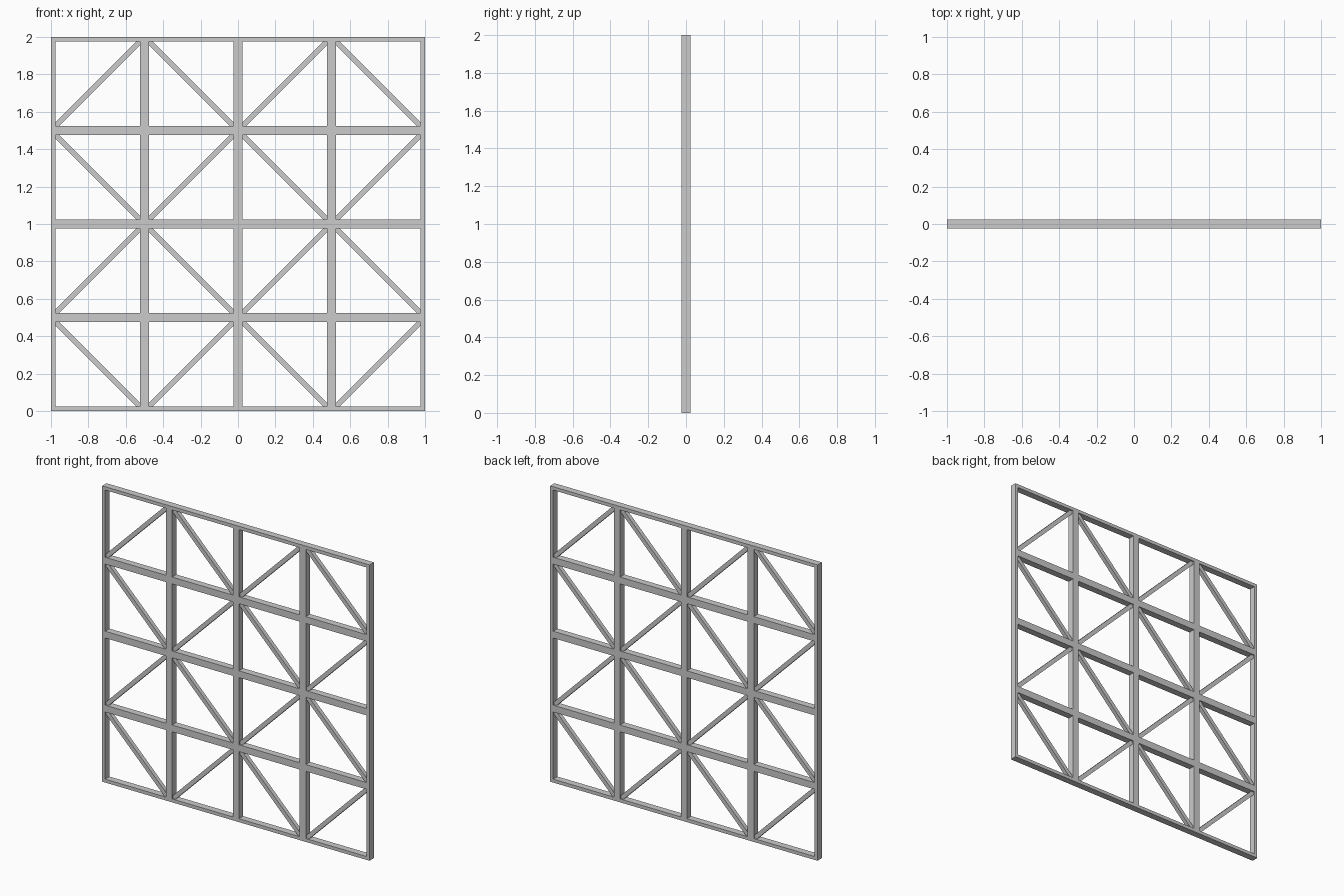
import bpy, math

if "Cube" in bpy.data.objects:
    bpy.data.objects.remove(bpy.data.objects["Cube"])

CELL = 0.5      # grid spacing
EDGE = 0.023    # width of one cell's frame; shared members are twice this
DEPTH = 0.046   # front to back
BRACE = 0.028   # diagonal brace width and depth


def bar(name, x, z, sx, sy, sz, angle=0.0):
    bpy.ops.mesh.primitive_cube_add(size=1, location=(x, 0, z), rotation=(0, angle, 0))
    ob = bpy.context.object
    ob.name = name
    ob.scale = (sx, sy, sz)
    bpy.ops.object.transform_apply(location=False, rotation=True, scale=True)
    return ob


# uprights and rails: half width on the outside, full width inside
for k in range(5):
    outer = k in (0, 4)
    width = EDGE if outer else 2 * EDGE
    shift = {0: EDGE / 2, 4: -EDGE / 2}.get(k, 0)
    pos = k * CELL + shift
    bar("upright", pos - 1, 1, width, DEPTH, 2)
    # rails are cut between the uprights so faces never coincide
    for c in range(4):
        bar("rail", c * CELL - 0.75, pos, CELL - 2 * EDGE, DEPTH, width)

# diagonal braces alternate direction from cell to cell
length = (CELL - 2 * EDGE) * math.sqrt(2) + 0.016
for i in range(4):
    for j in range(4):
        angle = math.pi / 4 if (i + j) % 2 == 0 else -math.pi / 4
        bar("brace", (i + 0.5) * CELL - 1, (j + 0.5) * CELL, length, BRACE, BRACE, angle)
